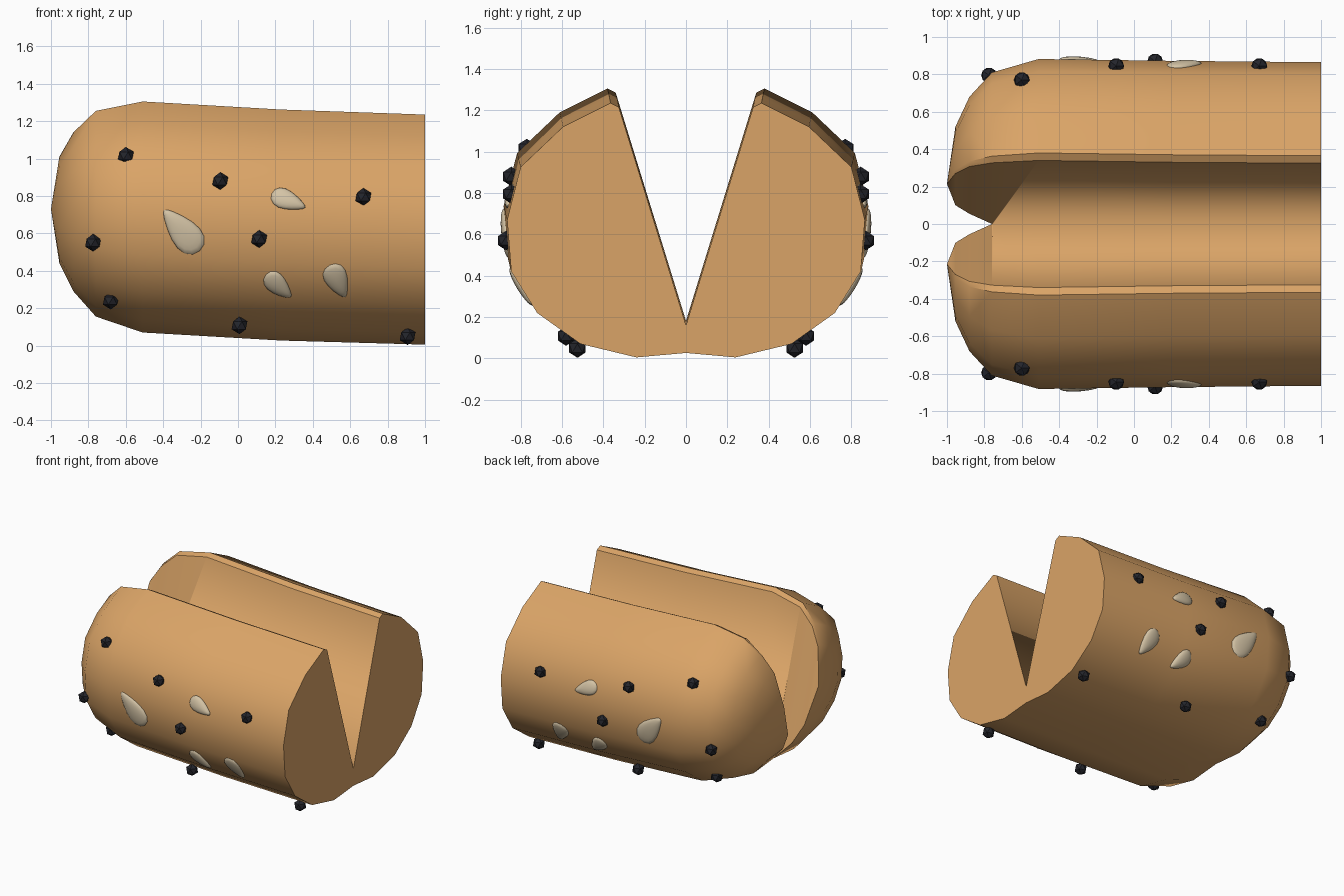
import bpy, bmesh, math
from mathutils import Vector, Matrix
from mathutils.bvhtree import BVHTree

if "Cube" in bpy.data.objects:
    bpy.data.objects.remove(bpy.data.objects["Cube"])


def material(name, rgb):
    m = bpy.data.materials.new(name)
    m.diffuse_color = (*rgb, 1)
    m.use_nodes = True
    m.node_tree.nodes["Principled BSDF"].inputs["Base Color"].default_value = m.diffuse_color
    return m


CRUST = material("golden crust", (0.70, 0.37, 0.135))
PEPPER = material("dark pepper", (0.017, 0.018, 0.024))
SEED = material("pale seed", (0.66, 0.55, 0.38))


def finish(bm, name, mat, smooth=None, merge=False):
    """Make an object, mirrored across y = 0."""
    bmesh.ops.recalc_face_normals(bm, faces=bm.faces)
    me = bpy.data.meshes.new(name)
    bm.to_mesh(me)
    me.materials.append(mat)
    ob = bpy.data.objects.new(name, me)
    bpy.context.collection.objects.link(ob)
    if smooth:
        bpy.ops.object.select_all(action='DESELECT')
        ob.select_set(True)
        bpy.context.view_layer.objects.active = ob
        bpy.ops.object.shade_smooth_by_angle(angle=math.radians(smooth))
    mod = ob.modifiers.new("mirror", 'MIRROR')
    mod.use_axis = (False, True, False)
    mod.use_mirror_merge = merge
    return ob


# Bread half: cross-section (y, z), from the cut edge round the crust
profile = [(0.325, 1.215), (0.365, 1.235), (0.595, 1.12), (0.80, 0.925), (0.865, 0.67),
           (0.845, 0.42), (0.72, 0.22), (0.51, 0.07), (0.24, 0.005), (-0.04, 0.03)]
# stations along the length: x, lowest z, highest z, outermost y
stations = [(1, 0.005, 1.235, 0.865), (0.23, 0.027, 1.262, 0.872),
            (-0.51, 0.07, 1.305, 0.882), (-0.76, 0.155, 1.255, 0.81),
            (-0.88, 0.29, 1.14, 0.68), (-0.955, 0.44, 1.01, 0.52)]
bm = bmesh.new()
rings = []
for x, lo, hi, out in stations:
    s = (hi - lo) / 1.23
    rings.append([bm.verts.new((x, out - s * (0.865 - y), lo + s * (z - 0.005)))
                  for y, z in profile])
n = len(profile)
for a, b in zip(rings, rings[1:]):
    for i in range(n):
        j = (i + 1) % n
        bm.faces.new((a[i], a[j], b[j], b[i]))
bm.faces.new(rings[0])
tip = bm.verts.new((-1, 0.215, 0.73))
for i in range(n):
    bm.faces.new((rings[-1][i], rings[-1][(i + 1) % n], tip))
bmesh.ops.recalc_face_normals(bm, faces=bm.faces)
bmesh.ops.bisect_plane(bm, geom=bm.verts[:] + bm.edges[:] + bm.faces[:], dist=1e-5,
                       plane_co=(0, 0, 0), plane_no=(0, -1, 0), clear_outer=True)
surface = BVHTree.FromBMesh(bm)
finish(bm, "split_bread_roll", CRUST, 40, True)

# Pepper grains, half sunk in the crust
bm = bmesh.new()
for p in [(-0.6, 0.77, 1.015), (-0.095, 0.845, 0.88), (0.67, 0.845, 0.795),
          (0.113, 0.87, 0.57), (-0.775, 0.795, 0.55), (-0.68, 0.59, 0.24),
          (0.008, 0.58, 0.108), (0.907, 0.525, 0.05)]:
    bmesh.ops.create_icosphere(bm, subdivisions=1, radius=0.047,
                               matrix=Matrix.Translation(p))
finish(bm, "pepper_grains", PEPPER)

# Teardrop seeds lying on the crust: x, z, length, width, tip angle
bm = bmesh.new()
for x, z, length, width, ang in [(-0.30, 0.615, 0.29, 0.17, 131), (0.27, 0.775, 0.195, 0.115, -22),
                                 (0.217, 0.32, 0.18, 0.115, -42), (0.532, 0.345, 0.19, 0.135, -64)]:
    hit, nor, _, _ = surface.ray_cast(Vector((x, 3, z)), Vector((0, -1, 0)))
    a = math.radians(ang)

    def tangent(u, w):
        return Vector((u, -(u * nor.x + w * nor.z) / nor.y, w))

    t, w = tangent(math.cos(a), math.sin(a)), tangent(-math.sin(a), math.cos(a))
    for v in bmesh.ops.create_uvsphere(bm, u_segments=16, v_segments=10, radius=1)['verts']:
        c = v.co.copy()
        taper = 0.85 - 0.42 * c.x
        v.co = hit + t * (c.x * length / 2) + w * (c.y * taper * width / 2) + nor * (c.z * 0.024)
finish(bm, "seeds", SEED, 60)
